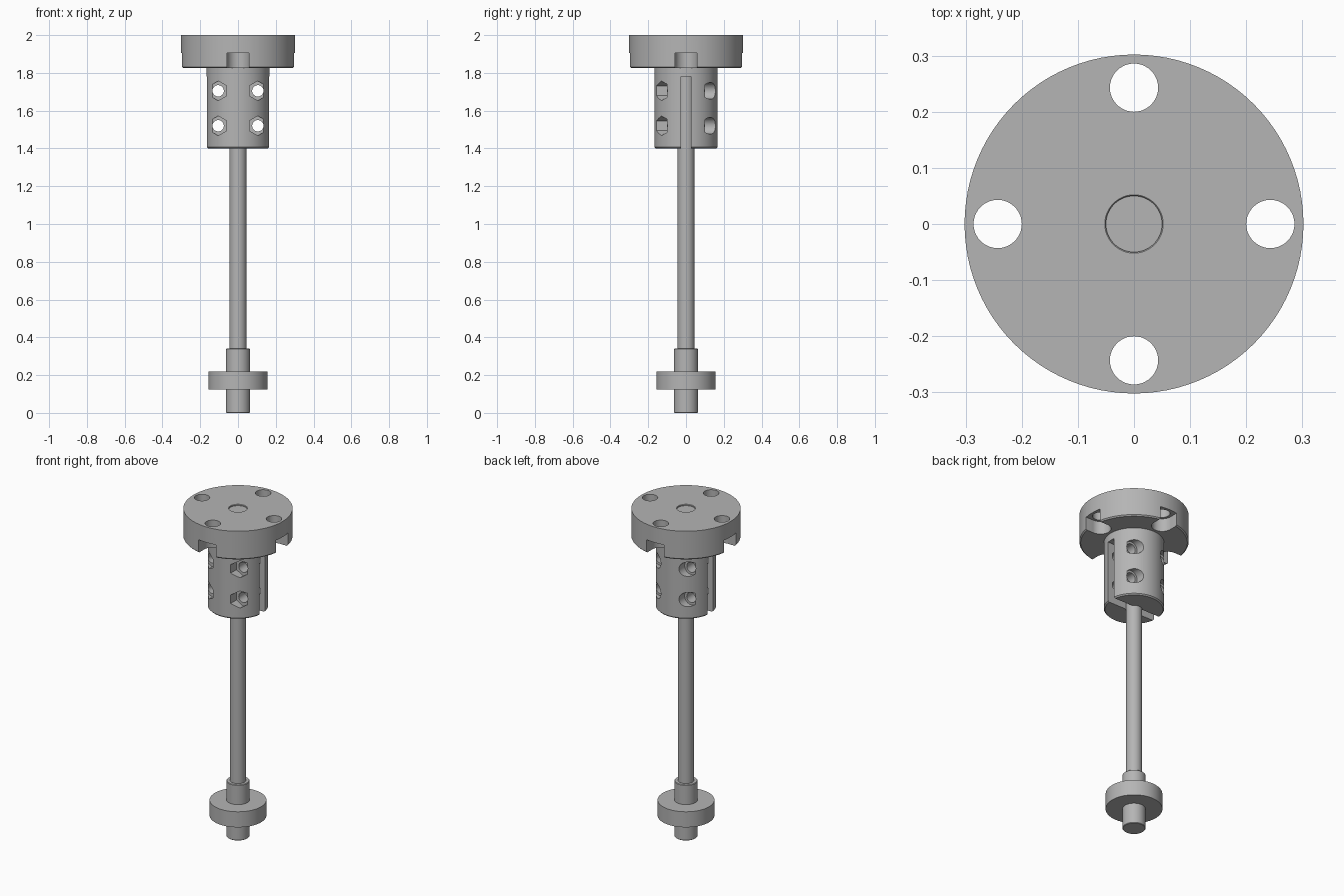
import bpy
import bmesh
import math
from mathutils import Matrix, Vector

cube = bpy.data.objects.get("Cube")
if cube:
    bpy.data.objects.remove(cube, do_unlink=True)

steel = bpy.data.materials.new("grey_steel")
steel.use_nodes = True
GREY = (0.46, 0.46, 0.46, 1)
steel.diffuse_color = GREY
steel.node_tree.nodes["Principled BSDF"].inputs["Base Color"].default_value = GREY


def make_object(name, bm):
    bmesh.ops.recalc_face_normals(bm, faces=bm.faces)
    mesh = bpy.data.meshes.new(name)
    bm.to_mesh(mesh)
    bm.free()
    mesh.materials.append(steel)
    obj = bpy.data.objects.new(name, mesh)
    bpy.context.collection.objects.link(obj)
    return obj


def lathe(name, profile, sides=96):
    """Solid of revolution from (radius, height) points, capped at both ends."""
    bm = bmesh.new()
    rings = []
    for r, z in profile:
        rings.append([bm.verts.new((r * math.cos(a), r * math.sin(a), z))
                      for a in (math.tau * i / sides for i in range(sides))])
    for low, high in zip(rings, rings[1:]):
        for i in range(sides):
            j = (i + 1) % sides
            bm.faces.new((low[i], low[j], high[j], high[i]))
    bm.faces.new(rings[0])
    bm.faces.new(rings[-1])
    return make_object(name, bm)


def cylinder(start, end, radius, sides=40):
    """Cutter cylinder running between two points."""
    start, end = Vector(start), Vector(end)
    axis = end - start
    turn = axis.to_track_quat('Z', 'Y').to_matrix().to_4x4()
    bm = bmesh.new()
    bmesh.ops.create_cone(bm, cap_ends=True, segments=sides, radius1=radius, radius2=radius,
                          depth=axis.length,
                          matrix=Matrix.Translation((start + end) / 2) @ turn)
    return make_object("cutter", bm)


def box(centre, size, angle=0):
    """Cutter box, turned about the main axis."""
    bm = bmesh.new()
    bmesh.ops.create_cube(bm, size=1, matrix=Matrix.Rotation(angle, 4, 'Z')
                          @ Matrix.Translation(centre) @ Matrix.Diagonal((*size, 1)))
    return make_object("cutter", bm)


def cut(target, cutter):
    mod = target.modifiers.new("cut", 'BOOLEAN')
    mod.operation = 'DIFFERENCE'
    mod.solver = 'EXACT'
    mod.object = cutter
    bpy.context.view_layer.objects.active = target
    bpy.ops.object.modifier_apply(modifier=mod.name)
    bpy.data.objects.remove(cutter, do_unlink=True)


# Clamp collar and flange, turned as one piece with a shallow centre recess
coupling = lathe("flange_coupling", [
    (0.160, 1.400), (0.167, 1.407), (0.167, 1.825), (0.295, 1.825),
    (0.302, 1.832), (0.302, 2.0), (0.052, 2.0), (0.050, 1.998), (0.050, 1.992)])

# Four flange bolt holes, each with a counterbore open to the rim below
for k in range(4):
    a = k * math.pi / 2
    x, y = 0.243 * math.cos(a), 0.243 * math.sin(a)
    cut(coupling, cylinder((x, y, 1.7), (x, y, 2.1), 0.043))
    cut(coupling, cylinder((x, y, 1.8), (x, y, 1.905), 0.059))
    cut(coupling, box((0.293, 0, 1.8525), (0.1, 0.1175, 0.105), a))

# Clamping slot that splits the collar
cut(coupling, box((0, 0, 1.56), (0.5, 0.052, 0.44)))

# Clamp screw holes: hexagonal nut pockets in front, round counterbores behind
for x in (-0.105, 0.105):
    for z in (1.52, 1.705):
        cut(coupling, cylinder((x, -0.3, z), (x, 0.3, z), 0.03))
        cut(coupling, cylinder((x, 0.1, z), (x, 0.3, z), 0.044))
        pocket = cylinder((0, -0.3, 0), (0, -0.1, 0), 0.052, 6)
        # Keep one corner of the hexagon pointing up
        top = max(pocket.data.vertices, key=lambda v: v.co.z).co
        pocket.data.transform(Matrix.Rotation(math.atan2(top.x, top.z), 4, 'Y').inverted())
        pocket.data.transform(Matrix.Translation((x, 0, z)))
        cut(coupling, pocket)

# Shaft
shaft = lathe("shaft", [(0.045, 0.3), (0.045, 1.95)], 64)

# End bushing with its wider disc
bushing = lathe("end_bushing", [
    (0.061, 0), (0.064, 0.003), (0.064, 0.125), (0.157, 0.125), (0.157, 0.22),
    (0.064, 0.22), (0.064, 0.337), (0.061, 0.34)])

for obj in (coupling, shaft, bushing):
    bpy.ops.object.select_all(action='DESELECT')
    obj.select_set(True)
    bpy.context.view_layer.objects.active = obj
    bpy.ops.object.shade_smooth_by_angle(angle=math.radians(30))
